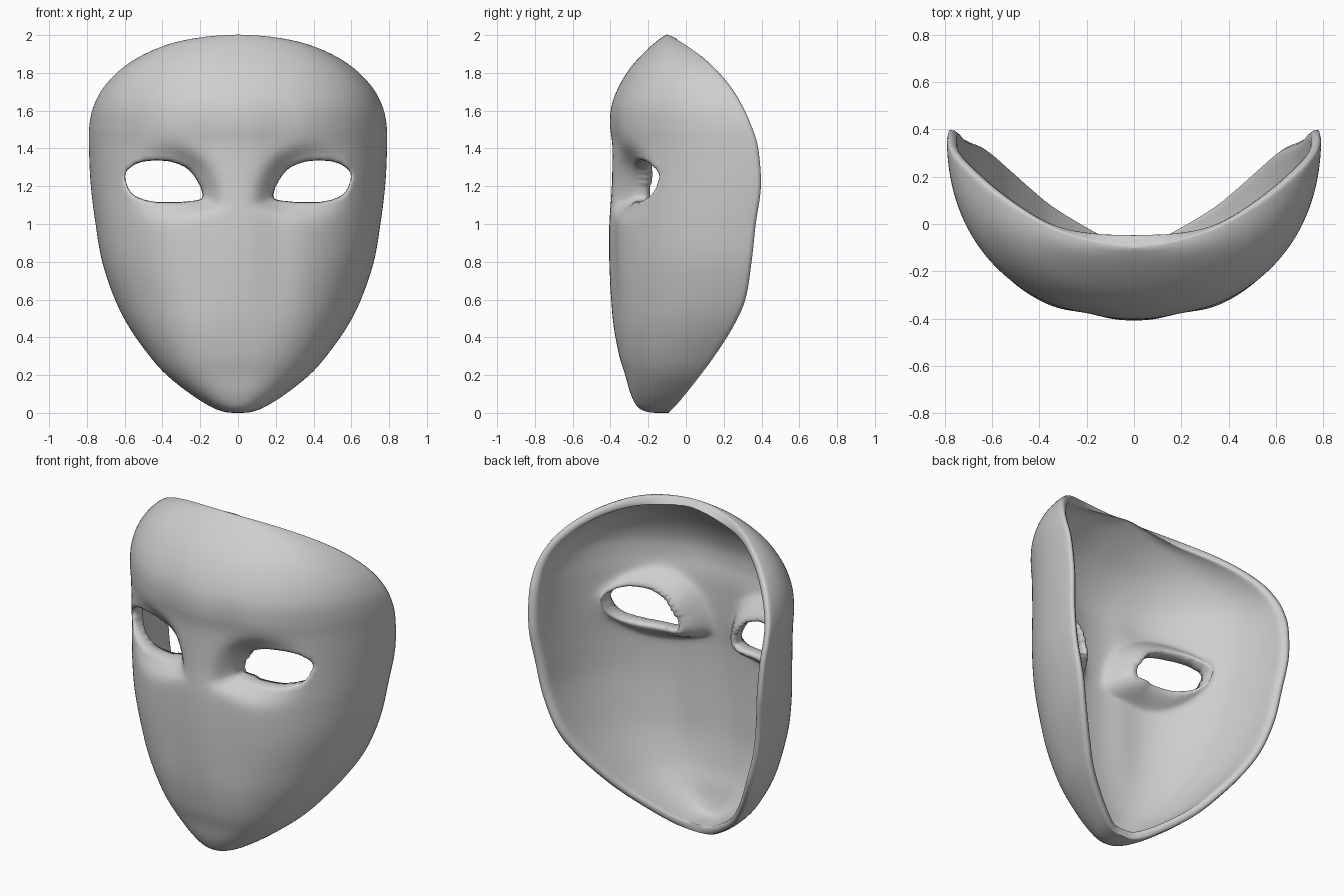
import bpy, bmesh, math
from mathutils import Vector

if "Cube" in bpy.data.objects:
    bpy.data.objects.remove(bpy.data.objects["Cube"])

# horizontal slices: height, half width, front y, rim y, roundness exponent
ROWS = [
    (0.00, 0.00, -0.13, -0.09, 2.0), (0.004, 0.065, -0.20, -0.085, 2.2),
    (0.03, 0.14, -0.255, -0.055, 2.3), (0.10, 0.252, -0.293, 0.005, 2.4),
    (0.20, 0.378, -0.322, 0.085, 2.5), (0.30, 0.468, -0.353, 0.16, 2.5),
    (0.45, 0.575, -0.382, 0.257, 2.45), (0.60, 0.652, -0.397, 0.325, 2.4),
    (0.80, 0.72, -0.407, 0.358, 2.35), (1.00, 0.755, -0.407, 0.38, 2.3),
    (1.20, 0.78, -0.394, 0.407, 2.25), (1.40, 0.79, -0.39, 0.392, 2.2),
    (1.52, 0.788, -0.403, 0.355, 2.15), (1.62, 0.767, -0.396, 0.31, 2.15),
    (1.72, 0.715, -0.36, 0.25, 2.15), (1.82, 0.62, -0.30, 0.165, 2.15),
    (1.90, 0.495, -0.23, 0.075, 2.15), (1.96, 0.34, -0.165, -0.015, 2.1),
    (1.993, 0.16, -0.12, -0.075, 2.0), (2.003, 0.00, -0.10, -0.096, 2.0)]

# outline of one eye opening (x, z)
EYE = [(0.188, 1.145), (0.207, 1.21), (0.26, 1.285), (0.34, 1.325), (0.43, 1.335),
       (0.52, 1.325), (0.58, 1.29), (0.597, 1.25), (0.575, 1.18), (0.53, 1.142),
       (0.45, 1.12), (0.35, 1.117), (0.25, 1.122), (0.205, 1.13)]
EYE_C = (0.40, 1.225)


def spline(pts, t, closed=False):
    """Catmull-Rom through tuples of any size, t counts control points."""
    n = len(pts)
    i = min(int(t), n - 1 if closed else n - 2)
    f = t - i
    pick = (lambda k: pts[k % n]) if closed else (lambda k: pts[max(0, min(n - 1, k))])
    return [0.5 * (2 * b + (c - a) * f + (2 * a - 5 * b + 4 * c - d) * f * f
                   + (3 * b - a - 3 * c + d) * f ** 3)
            for a, b, c, d in zip(pick(i - 1), pick(i), pick(i + 1), pick(i + 2))]


# eye outline as radius over angle
polar = []
for k in range(len(EYE) * 10):
    px, pz = spline(EYE, k / 10, True)
    dx, dz = px - EYE_C[0], pz - EYE_C[1]
    polar.append((math.atan2(dz, dx), math.hypot(dx, dz)))
polar.sort()
polar = [(polar[-1][0] - math.tau, polar[-1][1])] + polar + [(polar[0][0] + math.tau, polar[0][1])]


def eye_polar(co):
    """Distance from eye centre, outline radius and angle, on either side."""
    dx, dz = abs(co.x) - EYE_C[0], co.z - EYE_C[1]
    a = math.atan2(dz, dx)
    for (a0, r0), (a1, r1) in zip(polar, polar[1:]):
        if a0 <= a <= a1:
            return math.hypot(dx, dz), r0 + (r1 - r0) * (a - a0) / max(a1 - a0, 1e-9), a
    return math.hypot(dx, dz), polar[0][1], a


def surface(x, z, y):
    """Slight centre ridge, and sockets sunk around the eyes."""
    co = Vector((x, y, z))
    co.y += 0.016 * math.exp(-((abs(x) - 0.2) / 0.1) ** 2 - ((z - 1.05) / 0.55) ** 4)
    d, r, _ = eye_polar(co)
    if d - r < 0.35:
        depth = 0.09 * max(0, min(1, 1 - (abs(x) - 0.22) / 0.36))
        co.y += depth * math.exp(-(max(0, d - r) / 0.07) ** 2)
    return co


# row positions, evenly spaced along the slice table by distance
fine = [spline(ROWS, k / 40) for k in range((len(ROWS) - 1) * 40 + 1)]
length = [0]
for p, q in zip(fine, fine[1:]):
    length.append(length[-1] + math.dist((p[0], p[1] * .5, p[2]), (q[0], q[1] * .5, q[2])))
NR, NC = 180, 120
slices, j = [], 0
for i in range(NR + 1):
    goal = length[-1] * i / NR
    while j < len(fine) - 1 and length[j] < goal - 1e-9:
        j += 1
    slices.append(fine[j])


def on_face(x, z):
    """Point of the front surface seen at x, z."""
    lo, hi = next((p, q) for p, q in zip(fine[40:], fine[41:]) if q[0] >= z)
    f = (z - lo[0]) / (hi[0] - lo[0])
    _, w, yf, yr, n = [p + (q - p) * f for p, q in zip(lo, hi)]
    return surface(x, z, yr - (yr - yf) * (1 - (abs(x) / w) ** n) ** (1 / n))


def on_outline(co):
    """Nearest point of the eye outline along its radius."""
    _, r, a = eye_polar(co)
    return on_face(math.copysign(EYE_C[0] + r * math.cos(a), co.x), EYE_C[1] + r * math.sin(a))


# outer face sheet
bm = bmesh.new()
grid = []
for z, w, yf, yr, n in slices:
    row = []
    for c in range(NC + 1):
        a = (c / NC - 0.5) * math.pi
        s, k = math.sin(a), max(0, math.cos(a))
        x = max(w, 0) * math.copysign(abs(s) ** (2 / n), s)
        row.append(bm.verts.new(surface(x, z, yr - (yr - yf) * k ** (2 / n))))
    grid.append(row)
for r0, r1 in zip(grid, grid[1:]):
    for c in range(NC):
        bm.faces.new((r0[c], r0[c + 1], r1[c + 1], r1[c]))

# open the eyes and fit the edge to the outline
inside = []
for f in bm.faces:
    co = f.calc_center_median()
    d, r, _ = eye_polar(co)
    if d < r and co.y < 0.1:
        inside.append(f)
bmesh.ops.delete(bm, geom=inside, context='FACES')
close = {v for v in bm.verts if v.co.y < 0.1
         and abs(eye_polar(v.co)[0] - eye_polar(v.co)[1]) < 0.06}
edge = {v for v in close if v.is_boundary}
for v in edge:
    v.co = on_outline(v.co)
# even out the spacing along and next to the opening
for _ in range(10):
    for v in close:
        around = [e.other_vert(v).co for e in v.link_edges if v not in edge or e.is_boundary]
        m = (v.co + sum(around, Vector()) / len(around)) / 2
        v.co = on_outline(m) if v in edge else on_face(m.x, m.z)
bmesh.ops.remove_doubles(bm, verts=bm.verts[:], dist=0.0008)
bm.normal_update()

# inner face: offset copy, pushed straight back around the eyes and the top rim
outer = bm.verts[:]
faces = bm.faces[:]
rim = [e.link_loops[0] for e in bm.edges if len(e.link_loops) == 1]
rim = [(lp.vert, lp.link_loop_next.vert) for lp in rim]
inner, middle = {}, {}
for v in outer:
    d, r, _ = eye_polar(v.co)
    k = math.exp(-(max(0, d - r) / 0.05) ** 2)
    top = max(0, min(1, (v.co.z - 1.8) / 0.2)) * max(0, 1 - abs(v.co.x) / 0.45)
    step = (-v.normal).lerp(Vector((0, 1, 0)), k).lerp(Vector((0, 0.9, -0.4)), top)
    step = step.normalized() - Vector((0, 0.5 * abs(v.normal.x) ** 6, 0))
    inner[v] = bm.verts.new(v.co + step * (0.046 + 0.06 * k + 0.01 * top))
for f in faces:
    bm.faces.new([inner[v] for v in reversed(f.verts)])
# rim strips around the border and the eye openings
for v in {v for pair in rim for v in pair}:
    middle[v] = bm.verts.new((v.co + inner[v].co) / 2)
for a, b in rim:
    bm.faces.new((b, a, middle[a], middle[b]))
    bm.faces.new((middle[b], middle[a], inner[a], inner[b]))
bmesh.ops.recalc_face_normals(bm, faces=bm.faces[:])
for f in bm.faces:
    f.smooth = True

mesh = bpy.data.meshes.new("face_mask")
bm.to_mesh(mesh)
bm.free()
mask = bpy.data.objects.new("face_mask", mesh)
bpy.context.collection.objects.link(mask)

# rounded edges
soft = mask.modifiers.new("soft_edges", 'SMOOTH')
soft.factor = 0.5
soft.iterations = 5

grey = bpy.data.materials.new("plain_grey")
grey.diffuse_color = (0.62, 0.62, 0.62, 1)
grey.use_nodes = True
grey.node_tree.nodes["Principled BSDF"].inputs["Base Color"].default_value = grey.diffuse_color
mesh.materials.append(grey)
